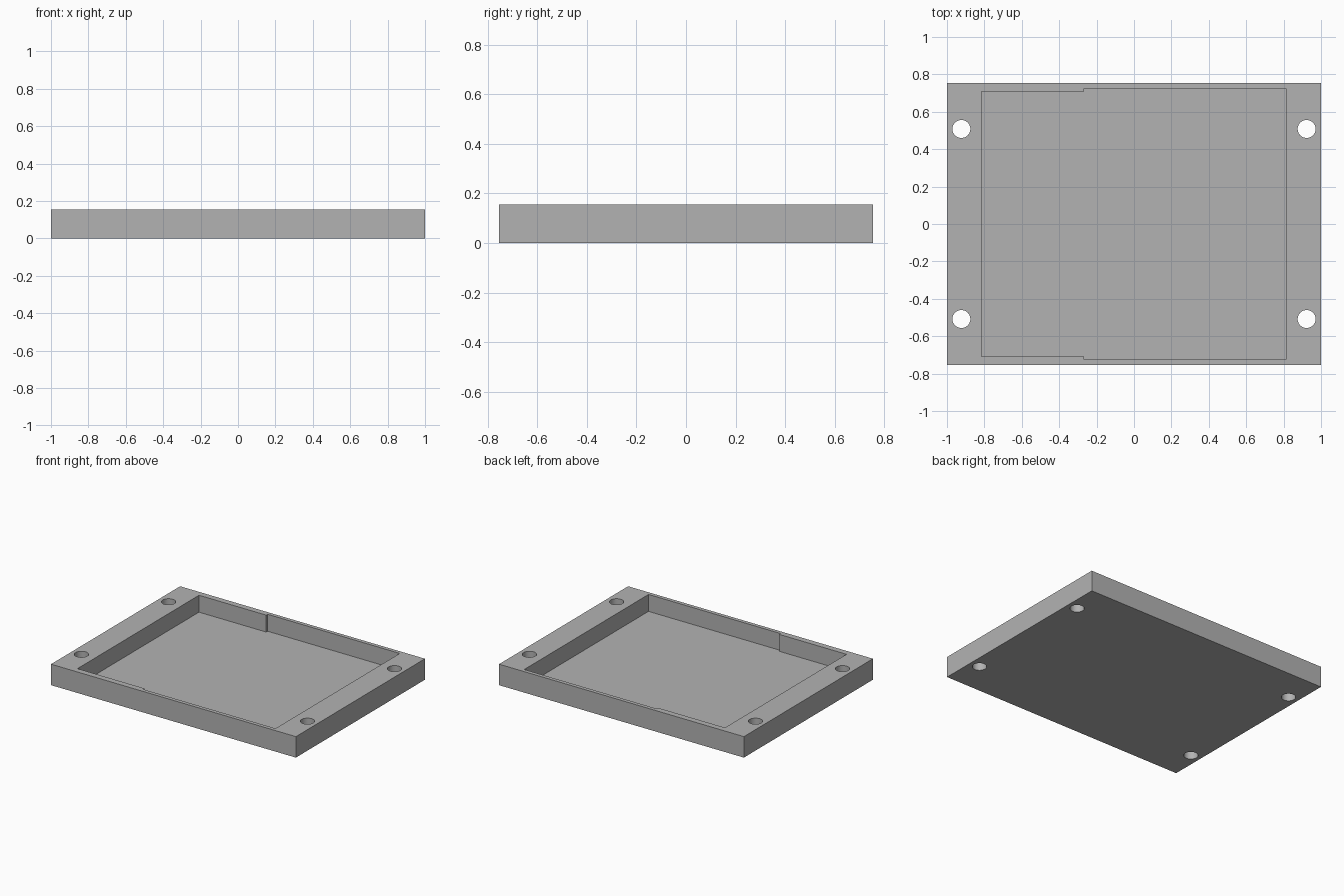
import bpy
import bmesh

cube = bpy.data.objects.get("Cube")
if cube:
    bpy.data.objects.remove(cube, do_unlink=True)

HALF_X, HALF_Y, HEIGHT = 1.0, 0.753, 0.155
FLOOR = 0.03
HOLE_X, HOLE_Y, HOLE_R = 0.923, 0.508, 0.048

grey = bpy.data.materials.new("plain grey")
grey.use_nodes = True
colour = (0.45, 0.45, 0.45, 1)
grey.diffuse_color = colour
grey.node_tree.nodes["Principled BSDF"].inputs["Base Color"].default_value = colour


def prism(name, outline, z0, z1):
    """Extrude a closed outline from z0 to z1."""
    bm = bmesh.new()
    base = bm.faces.new([bm.verts.new((x, y, z0)) for x, y in outline])
    top = bmesh.ops.extrude_face_region(bm, geom=[base])["geom"]
    bmesh.ops.translate(bm, vec=(0, 0, z1 - z0),
                        verts=[v for v in top if isinstance(v, bmesh.types.BMVert)])
    bmesh.ops.recalc_face_normals(bm, faces=bm.faces)
    mesh = bpy.data.meshes.new(name)
    bm.to_mesh(mesh)
    bm.free()
    mesh.materials.append(grey)
    obj = bpy.data.objects.new(name, mesh)
    bpy.context.collection.objects.link(obj)
    return obj


# Solid tray block
tray = prism("tray", [(-HALF_X, -HALF_Y), (HALF_X, -HALF_Y),
                      (HALF_X, HALF_Y), (-HALF_X, HALF_Y)], 0, HEIGHT)

# Stepped pocket, slightly narrower at its right end
side = [(-0.815, 0.709), (-0.266, 0.709), (-0.266, 0.725), (0.814, 0.725)]
pocket = side + [(x, -y) for x, y in reversed(side)]
cutters = [prism("pocket_cutter", pocket, FLOOR, HEIGHT + 0.1)]

# Four screw holes through the end rims
for sx in (-1, 1):
    for sy in (-1, 1):
        bpy.ops.mesh.primitive_cylinder_add(
            vertices=48, radius=HOLE_R, depth=HEIGHT * 2,
            location=(sx * HOLE_X, sy * HOLE_Y, HEIGHT / 2))
        hole = bpy.context.object
        hole.name = "hole_cutter"
        hole.data.materials.append(grey)
        cutters.append(hole)

# Cut the block, then discard the cutters
bpy.ops.object.select_all(action="DESELECT")
tray.select_set(True)
bpy.context.view_layer.objects.active = tray
for cutter in cutters:
    cutter.hide_render = True
    cut = tray.modifiers.new("cut", "BOOLEAN")
    cut.operation = "DIFFERENCE"
    cut.solver = "EXACT"
    cut.object = cutter
    bpy.ops.object.modifier_apply(modifier=cut.name)
    bpy.data.objects.remove(cutter, do_unlink=True)

# Smooth hole walls, sharp corners
tray.select_set(True)
bpy.context.view_layer.objects.active = tray
bpy.ops.object.shade_smooth_by_angle()
